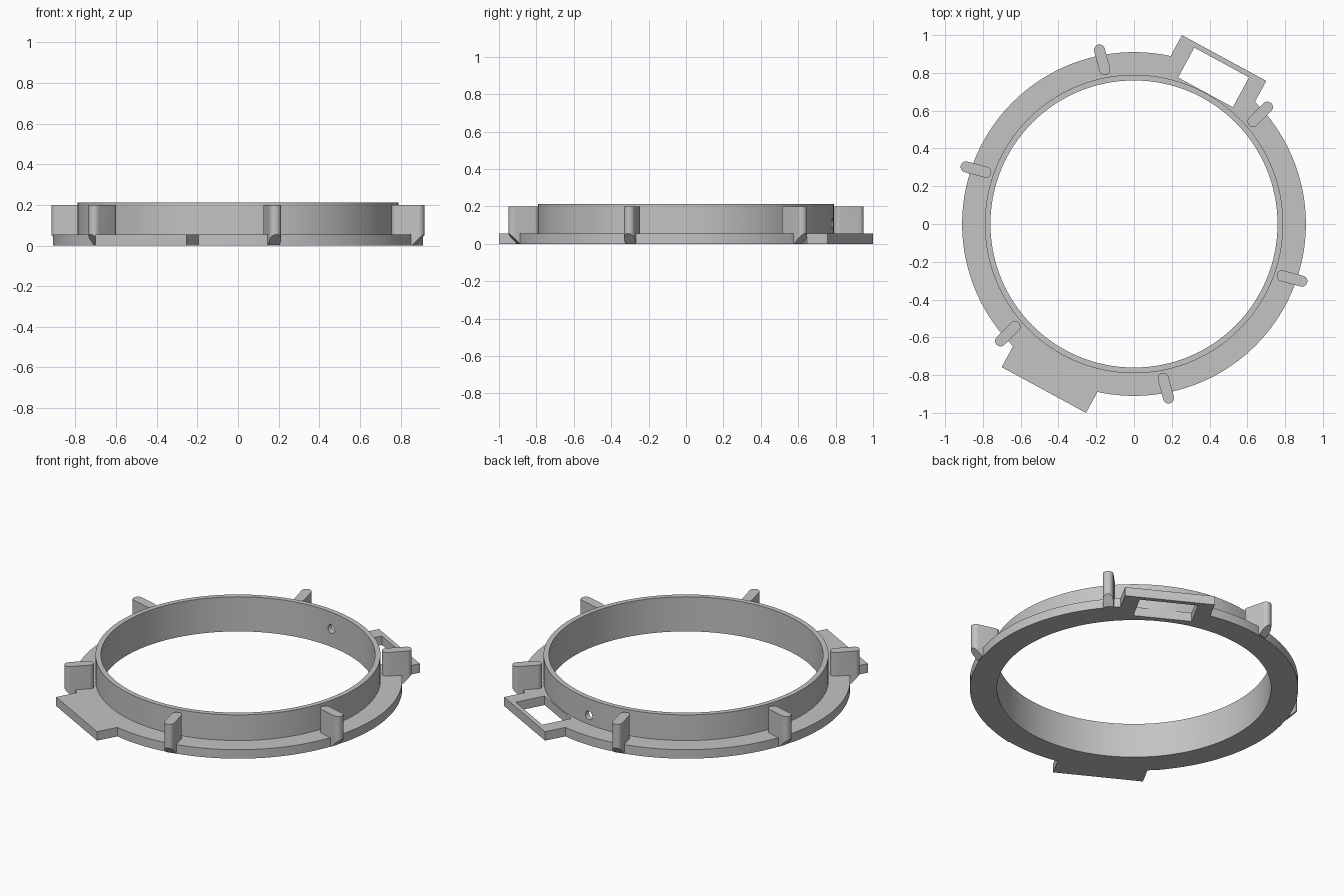
import bpy, bmesh
from math import radians, cos, sin, pi
from mathutils import Matrix, Vector

if "Cube" in bpy.data.objects:
    bpy.data.objects.remove(bpy.data.objects["Cube"])

R_IN, R_WALL, R_FLANGE = 0.76, 0.79, 0.91
H_WALL, H_FLANGE, H_FIN = 0.212, 0.055, 0.2
SEGS = 144

grey = bpy.data.materials.new("plain grey")
grey.use_nodes = True
grey.diffuse_color = (0.55, 0.55, 0.55, 1)
grey.node_tree.nodes["Principled BSDF"].inputs["Base Color"].default_value = grey.diffuse_color


def add(name, bm):
    bmesh.ops.recalc_face_normals(bm, faces=bm.faces)
    mesh = bpy.data.meshes.new(name)
    bm.to_mesh(mesh)
    bm.free()
    mesh.materials.append(grey)
    obj = bpy.data.objects.new(name, mesh)
    bpy.context.collection.objects.link(obj)
    return obj


def prism(name, outline, z0, z1, turn=0):
    """Extrude a flat outline upward, then turn it about the z axis."""
    bm = bmesh.new()
    face = bm.faces.new([bm.verts.new((x, y, z0)) for x, y in outline])
    new = bmesh.ops.extrude_face_region(bm, geom=[face])["geom"]
    bmesh.ops.translate(bm, vec=(0, 0, z1 - z0),
                        verts=[v for v in new if isinstance(v, bmesh.types.BMVert)])
    bm.transform(Matrix.Rotation(radians(turn), 4, "Z"))
    return add(name, bm)


def rect(x0, x1, y0, y1):
    return [(x0, y0), (x1, y0), (x1, y1), (x0, y1)]


def rod(name, centre, axis, radius, length):
    bm = bmesh.new()
    bmesh.ops.create_cone(bm, cap_ends=True, segments=32, radius1=radius,
                          radius2=radius, depth=length)
    spin = Vector(axis).to_track_quat("Z", "Y").to_matrix().to_4x4()
    bm.transform(Matrix.Translation(centre) @ spin)
    return add(name, bm)


def polar(along, side, angle, z):
    a = radians(angle)
    return Vector((along * cos(a) - side * sin(a), along * sin(a) + side * cos(a), z))


def combine(obj, tools, operation):
    """Apply boolean tools one by one and remove them."""
    for tool in tools:
        mod = obj.modifiers.new("cut", "BOOLEAN")
        mod.operation, mod.solver, mod.object = operation, "EXACT", tool
        bpy.context.view_layer.update()
        graph = bpy.context.evaluated_depsgraph_get()
        mesh = bpy.data.meshes.new_from_object(obj.evaluated_get(graph))
        obj.modifiers.clear()
        obj.data = mesh
        bpy.data.objects.remove(tool)


# Ring: L-shaped section swept around the z axis
section = [(R_IN, 0), (R_FLANGE, 0), (R_FLANGE, H_FLANGE), (R_WALL, H_FLANGE),
           (R_WALL, H_WALL), (R_IN, H_WALL)]
bm = bmesh.new()
loops = [[bm.verts.new(polar(r, 0, 360 * i / SEGS, z)) for r, z in section]
         for i in range(SEGS)]
for i, a in enumerate(loops):
    b = loops[(i + 1) % SEGS]
    for j in range(len(section)):
        k = (j + 1) % len(section)
        bm.faces.new((a[j], b[j], b[k], a[k]))
ring = add("flanged_ring", bm)

# Two mounting brackets with a window and screw holes, opposite each other
brackets, cuts = [], []
for turn in (61.5, 241.5):
    brackets.append(prism("bracket", rect(0.80, 1.0, -0.254, 0.254), 0, H_FLANGE, turn))
    cuts.append(prism("window", rect(0.793, 0.973, -0.165, 0.165), -0.1, H_FLANGE + 0.02, turn))
    for side in (-0.202, 0.202):
        cuts.append(rod("screw_hole", polar(0.885, side, turn, 0), (0, 0, 1), 0.017, 0.3))

# Radial holes through the wall, and the locating groove inside it
for i in range(6):
    a = 22 + 60 * i
    cuts.append(rod("wall_hole", polar(0.775, 0, a, 0.11), polar(1, 0, a, 0), 0.026, 0.12))
cuts.append(rod("groove", (0, 0.758, 0.1), (0, 0, 1), 0.028, 0.6))
combine(ring, brackets, "UNION")
combine(ring, cuts, "DIFFERENCE")

# Six round-ended fins, chamfered under the outer end
parts = [ring]
half, side, inner, outer = 0.029, -0.062, 0.80, 0.966
arc = [pi * i / 16 - pi / 2 for i in range(17)]
outline = [(outer - half + half * cos(t), side + half * sin(t)) for t in arc]
outline += [(inner + half - half * cos(t), side - half * sin(t)) for t in arc]
for i in range(6):
    angle = 45 + 60 * i
    fin = prism(f"fin_{i + 1}", outline, 0.002, H_FIN, angle)
    bm = bmesh.new()
    bm.from_mesh(fin.data)
    bmesh.ops.bisect_plane(bm, geom=bm.verts[:] + bm.edges[:] + bm.faces[:],
                           plane_co=polar(outer, 0, angle, H_FLANGE),
                           plane_no=polar(1, 0, angle, -1), clear_outer=True)
    bmesh.ops.holes_fill(bm, edges=[e for e in bm.edges if e.is_boundary])
    bmesh.ops.recalc_face_normals(bm, faces=bm.faces)
    bm.to_mesh(fin.data)
    bm.free()
    if angle == 285:
        hole = rod("fin_hole", polar(0.885, side, angle, 0.145),
                   polar(0, 1, angle, 0), 0.033, 0.2)
        combine(fin, [hole], "DIFFERENCE")
    parts.append(fin)

# Smooth the round faces, keep the edges sharp
bpy.ops.object.select_all(action="DESELECT")
for obj in parts:
    obj.select_set(True)
bpy.context.view_layer.objects.active = ring
bpy.ops.object.shade_smooth_by_angle(angle=radians(30))
